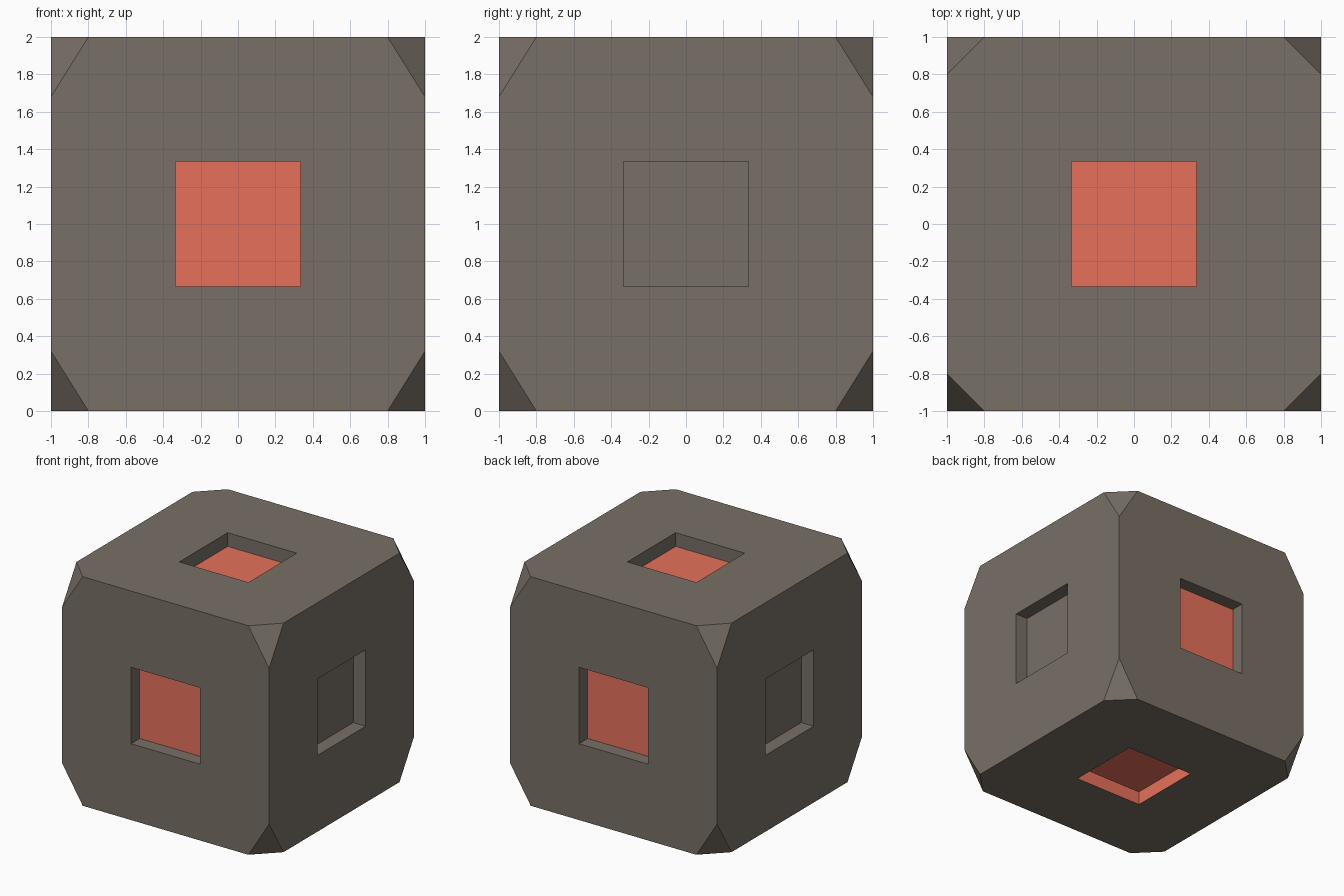
import bpy
import bmesh
from itertools import product
from mathutils import Vector

if "Cube" in bpy.data.objects:
    bpy.data.objects.remove(bpy.data.objects["Cube"], do_unlink=True)

CHAMFER = Vector((0.2, 0.2, 0.32))   # corner cut along each axis
POCKET = 0.667                       # pocket width
DEPTH = 0.12                         # pocket depth


def make_material(name, rgb):
    mat = bpy.data.materials.new(name)
    mat.use_nodes = True
    color = (*rgb, 1)
    mat.diffuse_color = color
    mat.node_tree.nodes["Principled BSDF"].inputs["Base Color"].default_value = color
    return mat


mesh = bpy.data.meshes.new("pocketed_block")
block = bpy.data.objects.new("pocketed_block", mesh)
bpy.context.collection.objects.link(block)
mesh.materials.append(make_material("warm grey", (0.188, 0.160, 0.133)))
mesh.materials.append(make_material("coral red", (0.79, 0.165, 0.104)))

bm = bmesh.new()
bmesh.ops.create_cube(bm, size=2)

# Square pocket in every side
for face in list(bm.faces):
    normal = face.normal.copy()
    bmesh.ops.inset_individual(bm, faces=[face], thickness=1 - POCKET / 2,
                               use_even_offset=True)
    walls = bmesh.ops.inset_individual(bm, faces=[face], thickness=0, depth=-DEPTH)["faces"]
    # Red floors except on the two x sides; the underside has red walls too
    if abs(normal.x) < 0.5:
        face.material_index = 1
    if normal.z < -0.5:
        for wall in walls:
            wall.material_index = 1

# Corners sliced off and capped
for signs in product((-1, 1), repeat=3):
    normal = Vector([s / c for s, c in zip(signs, CHAMFER)])
    point = Vector(signs) - Vector((signs[0] * CHAMFER.x, 0, 0))
    cut = bmesh.ops.bisect_plane(
        bm, geom=bm.verts[:] + bm.edges[:] + bm.faces[:],
        plane_co=point, plane_no=normal.normalized(), clear_outer=True)
    rim = [e for e in cut["geom_cut"] if isinstance(e, bmesh.types.BMEdge)]
    for cap in bmesh.ops.edgeloop_fill(bm, edges=rim)["faces"]:
        cap.material_index = 0

bmesh.ops.recalc_face_normals(bm, faces=bm.faces)
bmesh.ops.translate(bm, verts=bm.verts, vec=(0, 0, 1))
bm.to_mesh(mesh)
bm.free()
